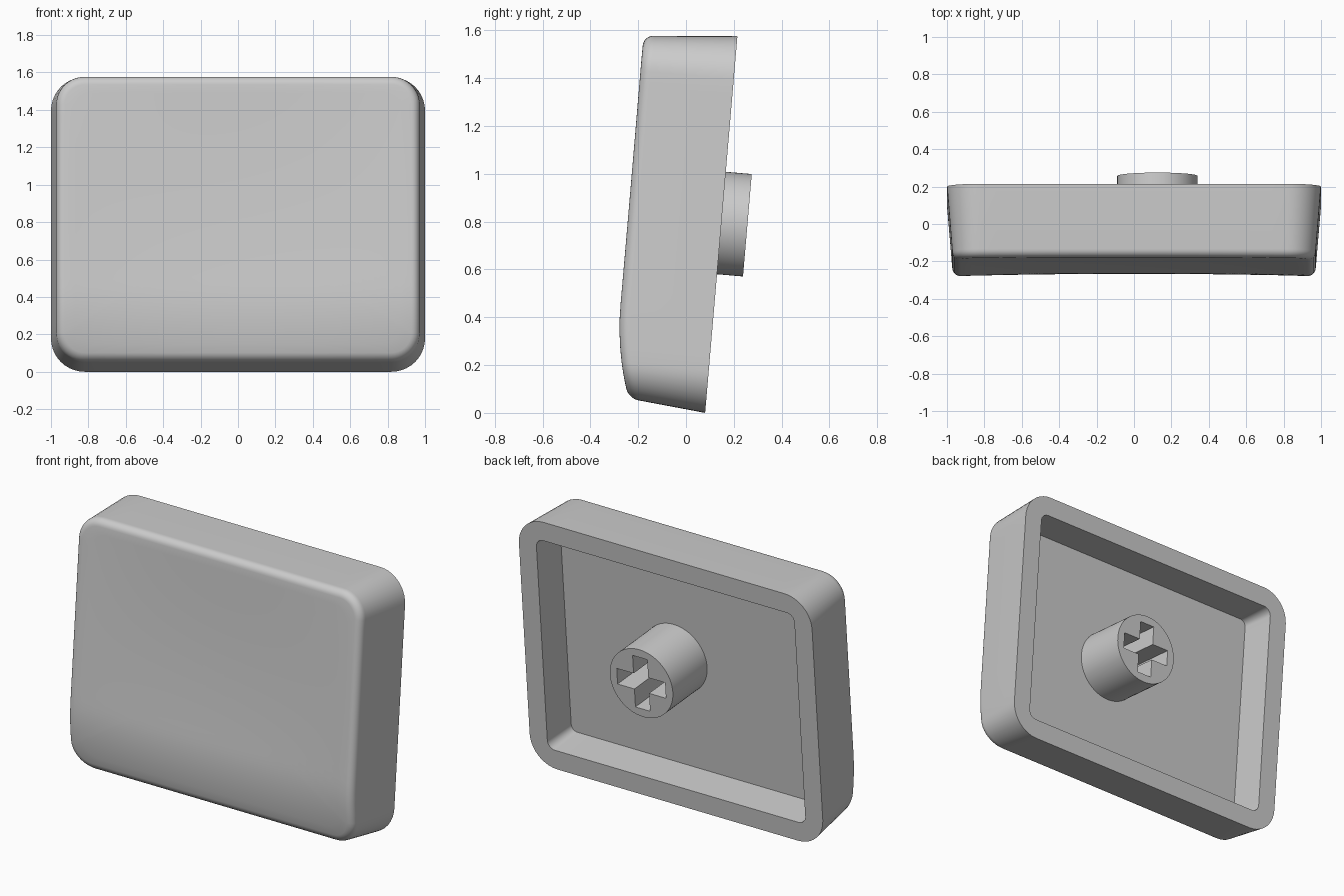
import bpy, bmesh, math
from mathutils import Matrix, Vector

if "Cube" in bpy.data.objects:
    bpy.data.objects.remove(bpy.data.objects["Cube"])

# Local frame: X = width, Y = height along the back plane, Z = depth toward the front
HEIGHT = 1.581
MID = HEIGHT / 2
TILT = math.atan2(0.135, 1.575)
s, c = math.sin(TILT), math.cos(TILT)
FRAME = Matrix(((1, 0, 0, 0), (0, s, -c, 0.08), (0, c, s, 0), (0, 0, 0, 1)))

grey = bpy.data.materials.new("plain grey")
grey.diffuse_color = (0.6, 0.6, 0.6, 1)
grey.use_nodes = True
grey.node_tree.nodes["Principled BSDF"].inputs["Base Color"].default_value = grey.diffuse_color


def rounded_rect(inset, radius, arc=10, side=20):
    """Outline of the cap, moved inward by inset."""
    hw, hh = 1 - inset, MID - inset
    corners = []
    for k, (sx, sy) in enumerate(((1, 1), (-1, 1), (-1, -1), (1, -1))):
        centre = Vector((sx * (hw - radius), MID + sy * (hh - radius)))
        angles = [math.pi / 2 * (k + i / arc) for i in range(arc + 1)]
        corners.append([centre + radius * Vector((math.cos(a), math.sin(a))) for a in angles])
    points = []
    for k in range(4):
        points += corners[k]
        a, b = corners[k][-1], corners[(k + 1) % 4][0]
        points += [a.lerp(b, i / side) for i in range(1, side)]
    return points


def front_depth(p):
    """Dished front face that rolls back toward the bottom edge."""
    roll = 0.055 * (max(0, 0.42 - p.y) / 0.35) ** 2
    dish = 0.022 * max(0, 1 - (p.x / 0.95) ** 2) * math.sin(math.pi * min(1, max(0, p.y / HEIGHT)))
    return 0.392 - roll - dish


def bridge(bm, a, b):
    n = len(a)
    for i in range(n):
        bm.faces.new((a[i], a[(i + 1) % n], b[(i + 1) % n], b[i]))


def finish(bm, name):
    bmesh.ops.recalc_face_normals(bm, faces=bm.faces)
    mesh = bpy.data.meshes.new(name)
    bm.to_mesh(mesh)
    bm.free()
    mesh.materials.append(grey)
    obj = bpy.data.objects.new(name, mesh)
    bpy.context.collection.objects.link(obj)
    return obj


def place(obj):
    """Tilt into position and smooth the curved faces."""
    obj.data.transform(FRAME)
    bpy.ops.object.select_all(action='DESELECT')
    obj.select_set(True)
    bpy.context.view_layer.objects.active = obj
    bpy.ops.object.shade_smooth_by_angle(angle=math.radians(30))


def prism(points, low, high, name):
    bm = bmesh.new()
    a, b = [[bm.verts.new((x, y, z)) for x, y in points] for z in (low, high)]
    bridge(bm, a, b)
    bm.faces.new(a)
    bm.faces.new(b)
    return finish(bm, name)


# Cap shell: cavity floor, cavity wall, rim, tapered sides, filleted edge, dished front
bm = bmesh.new()


def ring(points, depth):
    return [bm.verts.new((p.x, p.y, depth(p))) for p in points]


FILLET, TAPER = 0.045, 0.028
rings = [ring(rounded_rect(0.125, 0.04), lambda p: 0.226),
         ring(rounded_rect(0.12, 0.05), lambda p: 0.0),
         ring(rounded_rect(0.0, 0.18), lambda p: 0.0)]
for i in range(7):
    t = math.pi / 2 * i / 6
    inset = TAPER + FILLET * (1 - math.cos(t))
    rings.append(ring(rounded_rect(inset, 0.18 - inset),
                      lambda p: front_depth(p) - FILLET * (1 - math.sin(t))))
edge = rounded_rect(TAPER + FILLET, 0.18 - TAPER - FILLET)
centre = Vector((0, MID))
for i in range(1, 16):
    rings.append(ring([p.lerp(centre, i / 16) for p in edge], front_depth))
for a, b in zip(rings, rings[1:]):
    bridge(bm, a, b)
bm.faces.new(rings[0])
tip = bm.verts.new((0, MID, front_depth(centre)))
last = rings[-1]
for i in range(len(last)):
    bm.faces.new((last[i], last[(i + 1) % len(last)], tip))
place(finish(bm, "cap_shell"))

# Stem: round post with a cross-shaped socket
SX, SY, R = 0.125, 0.797, 0.215
circle = [(SX + R * math.cos(math.tau * i / 64), SY + R * math.sin(math.tau * i / 64)) for i in range(64)]
stem = prism(circle, -0.109, 0.23, "stem")
L, W = 0.165, 0.05
quarter = [(L, -W), (L, W), (W, W)]
cross = []
for k in range(4):
    ck, sk = round(math.cos(k * math.pi / 2)), round(math.sin(k * math.pi / 2))
    cross += [(SX + x * ck - y * sk, SY + x * sk + y * ck) for x, y in quarter]
cutter = prism(cross, -0.2, 0.2, "socket_cutter")
cutter.hide_render = True
cut = stem.modifiers.new("socket", 'BOOLEAN')
cut.object = cutter
cut.solver = 'EXACT'
bpy.context.view_layer.objects.active = stem
bpy.ops.object.modifier_apply(modifier="socket")
bpy.data.objects.remove(cutter)
place(stem)
